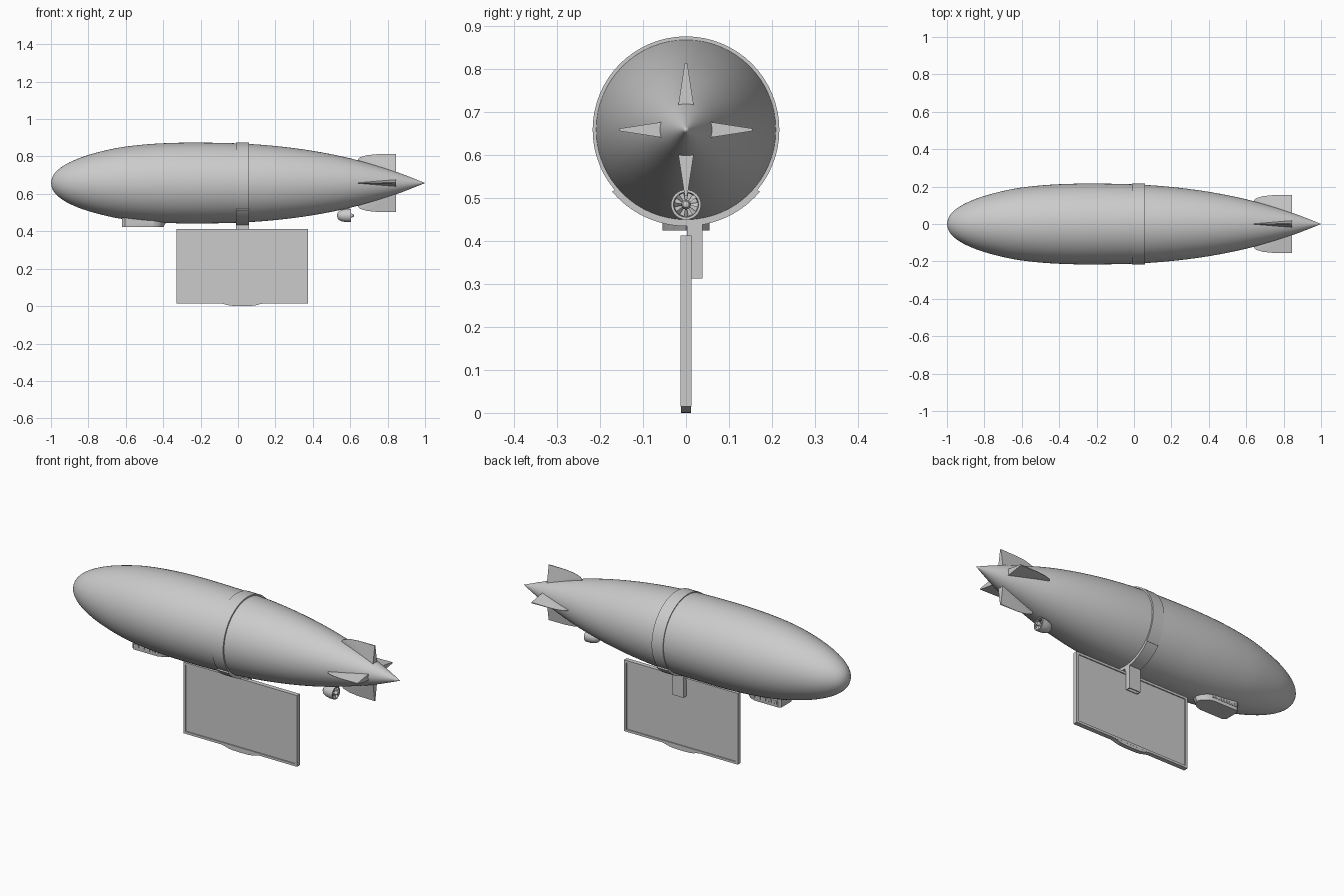
import bpy, bmesh, math
from mathutils import Matrix, Vector

if "Cube" in bpy.data.objects:
    bpy.data.objects.remove(bpy.data.objects["Cube"])

AXIS_Z = 0.658


def finish(name, bm, smooth=None):
    bmesh.ops.remove_doubles(bm, verts=bm.verts, dist=1e-5)
    bmesh.ops.recalc_face_normals(bm, faces=bm.faces)
    me = bpy.data.meshes.new(name)
    bm.to_mesh(me)
    bm.free()
    ob = bpy.data.objects.new(name, me)
    bpy.context.collection.objects.link(ob)
    if smooth:
        bpy.ops.object.select_all(action='DESELECT')
        ob.select_set(True)
        bpy.context.view_layer.objects.active = ob
        bpy.ops.object.shade_smooth_by_angle(angle=math.radians(smooth))
    return ob


def lathe(name, pts, z, segs=48, a0=0, a1=360, closed=False, smooth=35):
    """Sweep (x, radius) points around a line parallel to x."""
    bm = bmesh.new()
    full = a1 - a0 == 360
    rings = []
    for i in range(segs + (0 if full else 1)):
        a = math.radians(a0 + (a1 - a0) * i / segs)
        rings.append([bm.verts.new((x, r * math.cos(a), z + r * math.sin(a))) for x, r in pts])
    n = len(pts)
    for i in range(segs):
        p, q = rings[i], rings[(i + 1) % len(rings)]
        for j in range(n if closed else n - 1):
            k = (j + 1) % n
            bm.faces.new((p[j], p[k], q[k], q[j]))
    if not full:
        bm.faces.new(rings[0])
        bm.faces.new(rings[-1])
    bmesh.ops.dissolve_degenerate(bm, dist=1e-6, edges=bm.edges)
    return finish(name, bm, smooth)


def prism(name, a, b, smooth=None):
    """Solid between two matching outlines."""
    bm = bmesh.new()
    va, vb = [bm.verts.new(p) for p in a], [bm.verts.new(p) for p in b]
    bm.faces.new(va)
    bm.faces.new(vb)
    for i in range(len(va)):
        k = (i + 1) % len(va)
        bm.faces.new((va[i], va[k], vb[k], vb[i]))
    return finish(name, bm, smooth)


def box(name, x0, x1, y0, y1, z0, z1):
    o = [(x0, y0), (x1, y0), (x1, y1), (x0, y1)]
    return prism(name, [(x, y, z0) for x, y in o], [(x, y, z1) for x, y in o])


def spline(pts, steps=4):
    out = []
    for i in range(len(pts) - 1):
        p0, p1, p2, p3 = (Vector(pts[max(0, min(len(pts) - 1, i + d))]) for d in (-1, 0, 1, 2))
        for s in range(steps):
            t = s / steps
            v = 0.5 * (2 * p1 + (p2 - p0) * t + (2 * p0 - 5 * p1 + 4 * p2 - p3) * t * t
                       + (3 * p1 - p0 - 3 * p2 + p3) * t ** 3)
            out.append((v.x, max(v.y, 0)))
    return out + [pts[-1]]


# Envelope
hull = [(-1, 0), (-0.99, 0.037), (-0.96, 0.073), (-0.9, 0.111), (-0.8, 0.15), (-0.65, 0.187),
        (-0.5, 0.206), (-0.35, 0.2145), (-0.2, 0.216), (0, 0.212), (0.2, 0.198), (0.4, 0.172),
        (0.6, 0.132), (0.8, 0.075), (0.9, 0.04), (1, 0)]
lathe("envelope", spline(hull), AXIS_Z, 64)

# Strap around the envelope and thicker cradle below it
lathe("strap", [(-0.01, 0.2), (-0.01, 0.217), (0.06, 0.217), (0.06, 0.2)], AXIS_Z, 64, closed=True)
lathe("cradle", [(-0.01, 0.205), (-0.01, 0.224), (0.06, 0.224), (0.06, 0.205)], AXIS_Z, 24,
      a0=220, a1=320, closed=True)

# Hollow hanger bracket behind the screen
box("bracket_front", -0.01, 0.06, 0.012, 0.016, 0.312, 0.44)
box("bracket_back", -0.01, 0.06, 0.034, 0.038, 0.312, 0.445)
box("bracket_side_left", -0.01, -0.006, 0.012, 0.038, 0.312, 0.445)
box("bracket_side_right", 0.056, 0.06, 0.012, 0.038, 0.312, 0.445)
box("bracket_neck", -0.01, 0.06, 0.002, 0.038, 0.41, 0.445)

# Screen with raised frame
X0, X1, Z0, Z1, B = -0.328, 0.373, 0.015, 0.412, 0.013
box("screen_panel", X0 + B, X1 - B, -0.007, 0.007, Z0 + B, Z1 - B)
box("frame_top", X0, X1, -0.0125, 0.0125, Z1 - B, Z1)
box("frame_bottom", X0, X1, -0.0125, 0.0125, Z0, Z0 + B)
for nm, x in (("left", X0), ("right", X1 - B)):
    box("frame_" + nm, x, x + B, -0.0125, 0.0125, Z0 + B, Z1 - B)

# Curved lip under the screen
lip = [(-0.1, 0.016), (-0.075, 0.011), (-0.05, 0.004), (-0.025, 0.001), (0.0225, 0),
       (0.07, 0.001), (0.095, 0.004), (0.12, 0.011), (0.145, 0.016)]
prism("screen_lip", [(x, -0.012, z) for x, z in lip], [(x, 0.012, z) for x, z in lip])

# Gondola: tapers to the rear, flat front
plan = [(-0.62, 0.045), (-0.605, 0.057), (-0.45, 0.057), (-0.41, 0.046), (-0.38, 0.025), (-0.368, 0)]
outline = plan + [(x, -y) for x, y in reversed(plan[:-1])]
low = [(x if x < -0.5 else -0.5 + (x + 0.5) * 0.77, y * 0.95, 0.424) for x, y in outline]
prism("gondola", low, [(x, y, 0.475) for x, y in outline], 30)
for i in range(9):
    for s in (-1, 1):
        x = -0.6 + i * 0.017
        box("gondola_window", x, x + 0.011, s * 0.054, s * 0.0585, 0.441, 0.458)

# Four wedge-shaped tail fins: (x, radius, half thickness)
fin = [(0.63, 0.11, 0.001), (0.65, 0.137, 0.001), (0.69, 0.149, 0.001), (0.74, 0.154, 0.001),
       (0.845, 0.154, 0.003), (0.845, 0.05, 0.019)]
for i in range(4):
    m = Matrix.Translation((0, 0, AXIS_Z)) @ Matrix.Rotation(i * math.pi / 2, 4, 'X')
    bm = bmesh.new()
    sides = [[bm.verts.new(m @ Vector((x, s * t, r))) for x, r, t in fin] for s in (-1, 1)]
    for side in sides:
        for j in range(len(fin) - 2):
            bm.faces.new((side[-1], side[j], side[j + 1]))
    for j in range(len(fin)):
        k = (j + 1) % len(fin)
        bm.faces.new((sides[0][j], sides[0][k], sides[1][k], sides[1][j]))
    finish("tail_fin", bm)

# Ducted engine with hub and blades
EZ = 0.484
lathe("engine_duct", [(0.53, 0), (0.532, 0.014), (0.54, 0.024), (0.555, 0.031), (0.58, 0.035), (0.605, 0.035),
                      (0.605, 0.029), (0.585, 0.027), (0.585, 0)], EZ, 32)
lathe("engine_hub", [(0.58, 0.011), (0.608, 0.011), (0.617, 0.007), (0.621, 0)], EZ, 20)
for i in range(8):
    m = Matrix.Translation((0.598, 0, EZ)) @ Matrix.Rotation(i * math.pi / 4, 4, 'X')
    quad = [(-0.004, -0.002, 0.008), (0.004, 0.002, 0.008), (0.004, 0.006, 0.031), (-0.004, -0.006, 0.031)]
    prism("engine_blade", [m @ Vector(p) for p in quad],
          [m @ (Vector(p) + Vector((0.002, 0, 0))) for p in quad])
box("engine_pylon", 0.555, 0.595, -0.005, 0.005, 0.51, 0.54)
